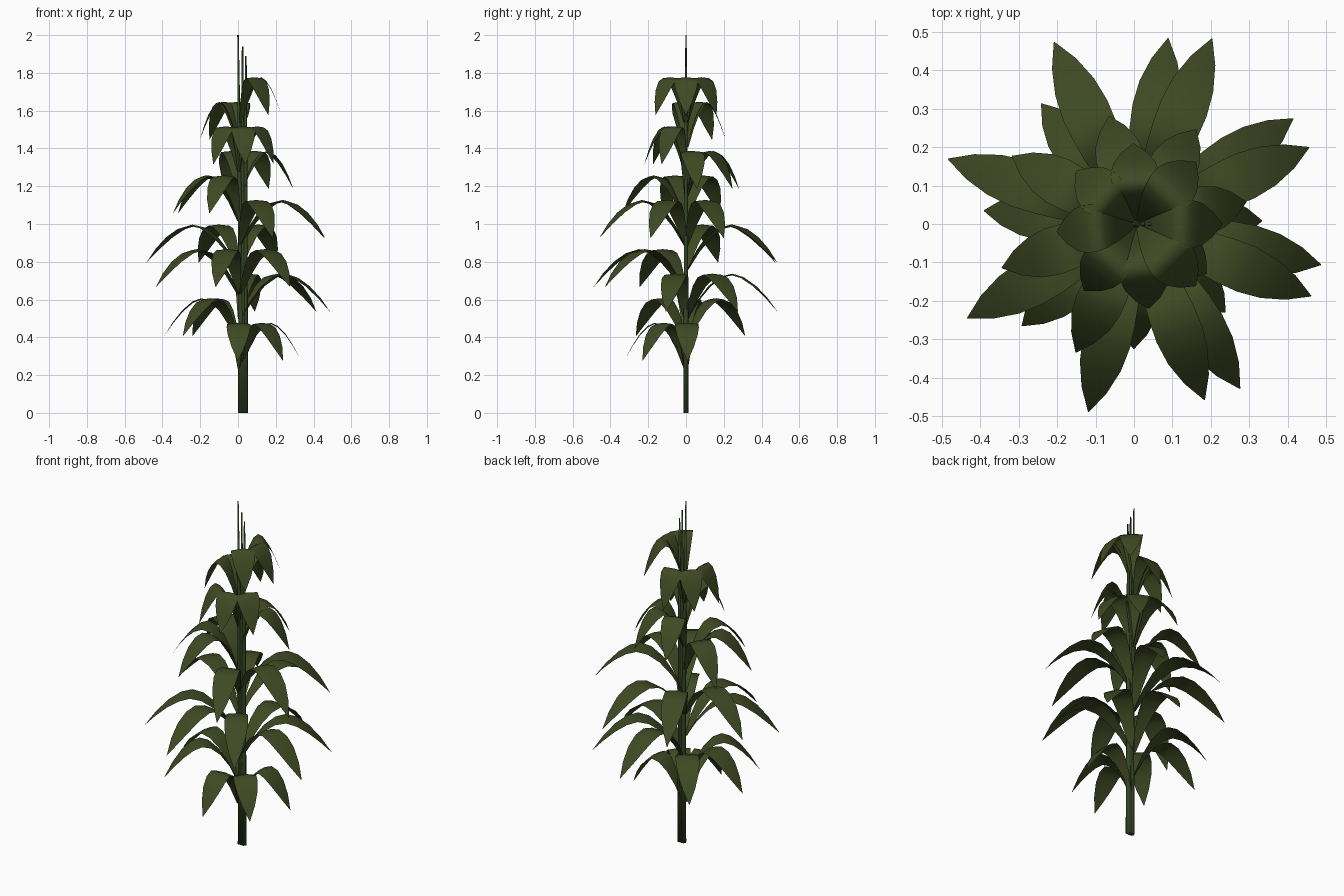
import bpy, bmesh, math
from mathutils import Vector

if "Cube" in bpy.data.objects:
    bpy.data.objects.remove(bpy.data.objects["Cube"])


def material(name, rgb):
    m = bpy.data.materials.new(name)
    m.diffuse_color = (*rgb, 1)
    m.use_nodes = True
    m.node_tree.nodes["Principled BSDF"].inputs["Base Color"].default_value = m.diffuse_color
    return m


leaf_green = material("leaf green", (0.050, 0.067, 0.017))
stem_green = material("stem green", (0.038, 0.062, 0.018))


def finish(name, bm, mat):
    me = bpy.data.meshes.new(name)
    bm.to_mesh(me)
    bm.free()
    me.materials.append(mat)
    for p in me.polygons:
        p.use_smooth = True
    ob = bpy.data.objects.new(name, me)
    bpy.context.collection.objects.link(ob)
    return ob


# Stems: three slim tapering six-sided stalks standing side by side
def stem(name, x0, x1, height):
    bm = bmesh.new()
    rings = []
    for x, z, r in ((x0, 0, 0.016), (x0, 0.5, 0.014),
                    ((x0 + x1) / 2, 1.3, 0.010), (x1, height, 0.004)):
        rings.append([bm.verts.new((x + r * math.cos(math.radians(60 * i)),
                                    r * math.sin(math.radians(60 * i)), z))
                      for i in range(6)])
    for a, b in zip(rings, rings[1:]):
        for i in range(6):
            j = (i + 1) % 6
            bm.faces.new((a[i], a[j], b[j], b[i]))
    bm.faces.new(rings[0][::-1])
    bm.faces.new(rings[-1])
    finish(name, bm, stem_green)


stem("tall_stem", 0.016, 0.0, 2.0)
stem("middle_stem", 0.027, 0.024, 1.94)
stem("short_stem", 0.038, 0.042, 1.89)

# Leaf outline: (fraction of reach, half width)
OUTLINE = [(0, 0.010), (0.12, 0.027), (0.25, 0.043), (0.38, 0.055), (0.5, 0.061),
           (0.62, 0.063), (0.75, 0.055), (0.88, 0.034), (1, 0.001)]


# One arching leaf: rises to its crest half way out, then droops to the tip
def add_leaf(bm, angle, crest, reach):
    out = Vector((math.cos(angle), math.sin(angle), 0))
    side = Vector((-out.y, out.x, 0))
    prev = None
    for t, w in OUTLINE:
        s = abs(t - 0.5) * 2
        z = crest - (0.24 * s ** 2 if t < 0.5 else 0.20 * s ** 1.7)
        c = Vector((0.008, 0, z)) + out * (0.008 + t * (reach - 0.008))
        row = [bm.verts.new(c + side * k * w - Vector((0, 0, 0.1 * w * abs(k))))
               for k in (-1, 0, 1)]
        if prev:
            for i in range(2):
                bm.faces.new((prev[i], row[i], row[i + 1], prev[i + 1]))
        prev = row


# Tiers of three leaves from the top down: (reach, heading in degrees)
TIERS = [(0.222, 0), (0.21, 139), (0.222, 278), (0.29, 58), (0.37, 198), (0.49, 337.5),
         (0.52, 114.5), (0.505, 255.5), (0.49, 34), (0.40, 175), (0.325, 315)]
for n, (reach, heading) in enumerate(TIERS):
    bm = bmesh.new()
    for k in (-1, 0, 1):
        add_leaf(bm, math.radians(heading + 46.5 * k), 1.777 - 0.13 * n, reach)
    finish(f"leaf_tier_{n + 1}", bm, leaf_green)
